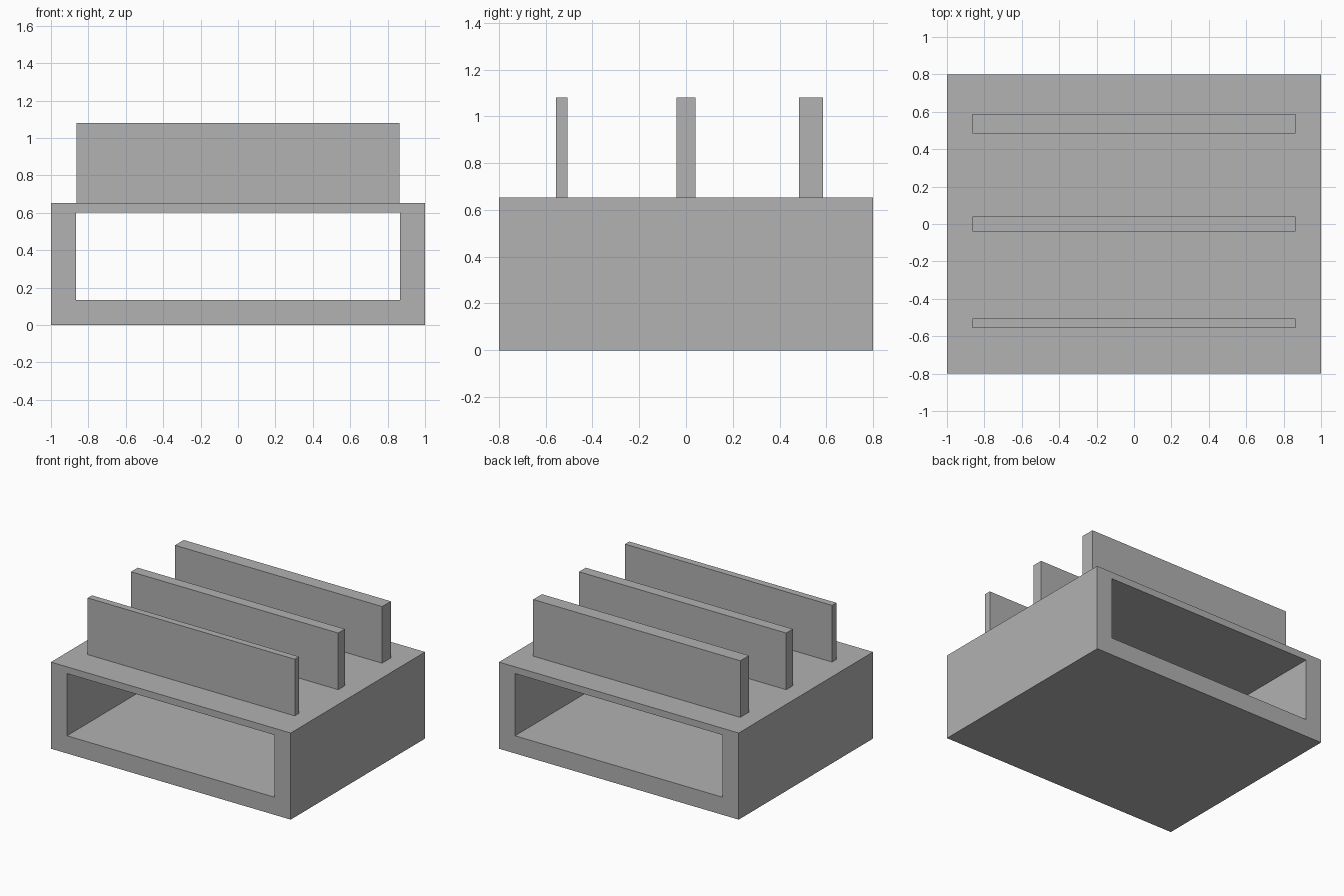
import bpy
import bmesh

if "Cube" in bpy.data.objects:
    bpy.data.objects.remove(bpy.data.objects["Cube"], do_unlink=True)

# Single flat grey
grey = bpy.data.materials.new("plain_grey")
grey.use_nodes = True
colour = (0.445, 0.445, 0.445, 1)
grey.diffuse_color = colour
grey.node_tree.nodes["Principled BSDF"].inputs["Base Color"].default_value = colour

HALF_WIDTH, HALF_DEPTH, BODY_TOP = 1.0, 0.8, 0.653
INNER_HALF, INNER_BOTTOM, INNER_TOP = 0.866, 0.133, 0.602
FIN_TOP = 1.08


def finish(name, bm):
    bmesh.ops.recalc_face_normals(bm, faces=bm.faces)
    mesh = bpy.data.meshes.new(name)
    bm.to_mesh(mesh)
    bm.free()
    mesh.materials.append(grey)
    obj = bpy.data.objects.new(name, mesh)
    bpy.context.collection.objects.link(obj)
    return obj


def rectangle(bm, half, low, high, y):
    corners = [(-half, low), (half, low), (half, high), (-half, high)]
    return [bm.verts.new((x, y, z)) for x, z in corners]


# Rectangular tube, open at front and back
bm = bmesh.new()
outer, inner = [], []
for y in (-HALF_DEPTH, HALF_DEPTH):
    outer.append(rectangle(bm, HALF_WIDTH, 0, BODY_TOP, y))
    inner.append(rectangle(bm, INNER_HALF, INNER_BOTTOM, INNER_TOP, y))
for a, b in ((outer[0], outer[1]), (inner[0], inner[1]),
             (outer[0], inner[0]), (outer[1], inner[1])):
    for i in range(4):
        j = (i + 1) % 4
        bm.faces.new((a[i], a[j], b[j], b[i]))
finish("tube_body", bm)

# Upright fins of growing thickness from front to back
for name, y0, y1 in (("front_fin", -0.557, -0.506),
                     ("middle_fin", -0.04, 0.04),
                     ("back_fin", 0.483, 0.587)):
    bm = bmesh.new()
    bmesh.ops.create_cube(bm, size=1)
    for v in bm.verts:
        v.co.x *= 2 * 0.864
        v.co.y = y0 if v.co.y < 0 else y1
        v.co.z = BODY_TOP if v.co.z < 0 else FIN_TOP
    finish(name, bm)
